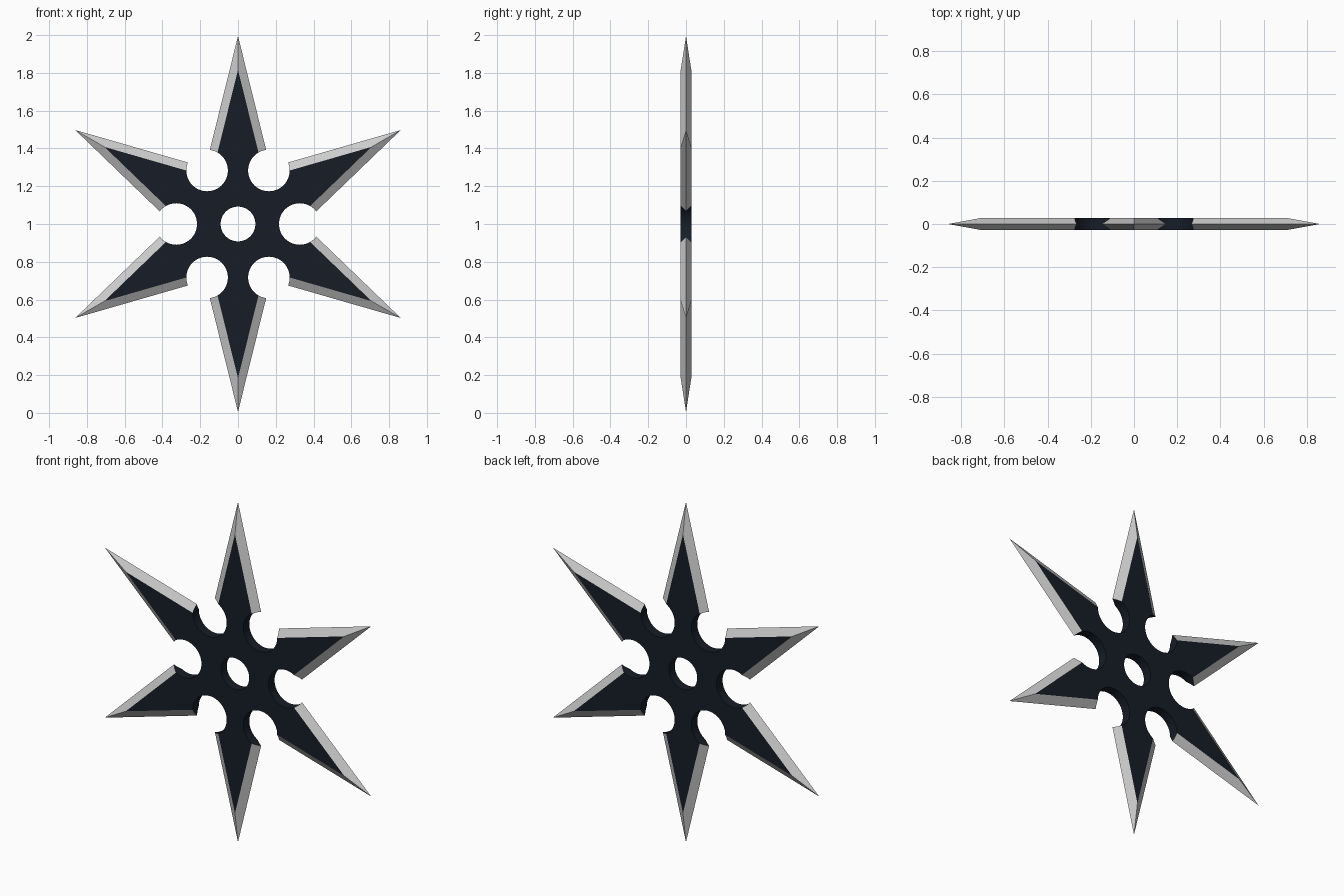
import bpy, bmesh
from math import sin, cos, pi, radians
from mathutils import Matrix, Vector

if "Cube" in bpy.data.objects:
    bpy.data.objects.remove(bpy.data.objects["Cube"])

CENTRE = Vector((0, 0, 1))
POINTS = 6
TIP, VALLEY = 0.995, 0.345      # sharp outer star
INNER = 0.82                    # flat face star, relative scale
HALF = 0.028                    # half thickness


def material(name, rgb):
    m = bpy.data.materials.new(name)
    m.diffuse_color = (*rgb, 1)
    m.use_nodes = True
    m.node_tree.nodes["Principled BSDF"].inputs["Base Color"].default_value = m.diffuse_color
    return m


def add_object(name, bm, mats):
    bmesh.ops.recalc_face_normals(bm, faces=bm.faces)
    me = bpy.data.meshes.new(name)
    bm.to_mesh(me)
    bm.free()
    for m in mats:
        me.materials.append(m)
    ob = bpy.data.objects.new(name, me)
    bpy.context.collection.objects.link(ob)
    return ob


def star_ring(bm, scale, y):
    ring = []
    for i in range(POINTS * 2):
        a = pi / 2 + i * pi / POINTS
        r = scale * (VALLEY if i % 2 else TIP)
        ring.append(bm.verts.new(CENTRE + Vector((r * cos(a), y, r * sin(a)))))
    return ring


dark = material("dark_coating", (0.008, 0.012, 0.02))
steel = material("ground_steel", (0.8, 0.8, 0.8))

# Star plate: sharp mid-plane outline bevelled up to a flat face on each side
bm = bmesh.new()
edge = star_ring(bm, 1, 0)
n = len(edge)
for y in (-HALF, HALF):
    flat = star_ring(bm, INNER, y)
    bm.faces.new(flat)
    for i in range(n):
        j = (i + 1) % n
        bm.faces.new((edge[i], edge[j], flat[j], flat[i])).material_index = 1
star = add_object("throwing_star", bm, (dark, steel))

# Cutter: centre hole and a round notch in each valley
bm = bmesh.new()
holes = [(0, 0, 0.092)]
for k in range(POINTS):
    a = radians(60 * k)
    holes.append((0.327 * cos(a), 0.327 * sin(a), 0.11))
for x, z, r in holes:
    m = Matrix.Translation(CENTRE + Vector((x, 0, z))) @ Matrix.Rotation(pi / 2, 4, 'X')
    bmesh.ops.create_cone(bm, cap_ends=True, segments=48, radius1=r, radius2=r,
                          depth=0.3, matrix=m)
cutter = add_object("hole_cutter", bm, (dark,))
cutter.hide_render = True

# Cut the holes, then discard the cutter
mod = star.modifiers.new("holes", 'BOOLEAN')
mod.operation = 'DIFFERENCE'
mod.solver = 'EXACT'
mod.object = cutter
bpy.context.view_layer.objects.active = star
star.select_set(True)
cutter.select_set(False)
bpy.ops.object.modifier_apply(modifier=mod.name)
bpy.data.objects.remove(cutter)
bpy.ops.object.shade_smooth_by_angle(angle=radians(25))
